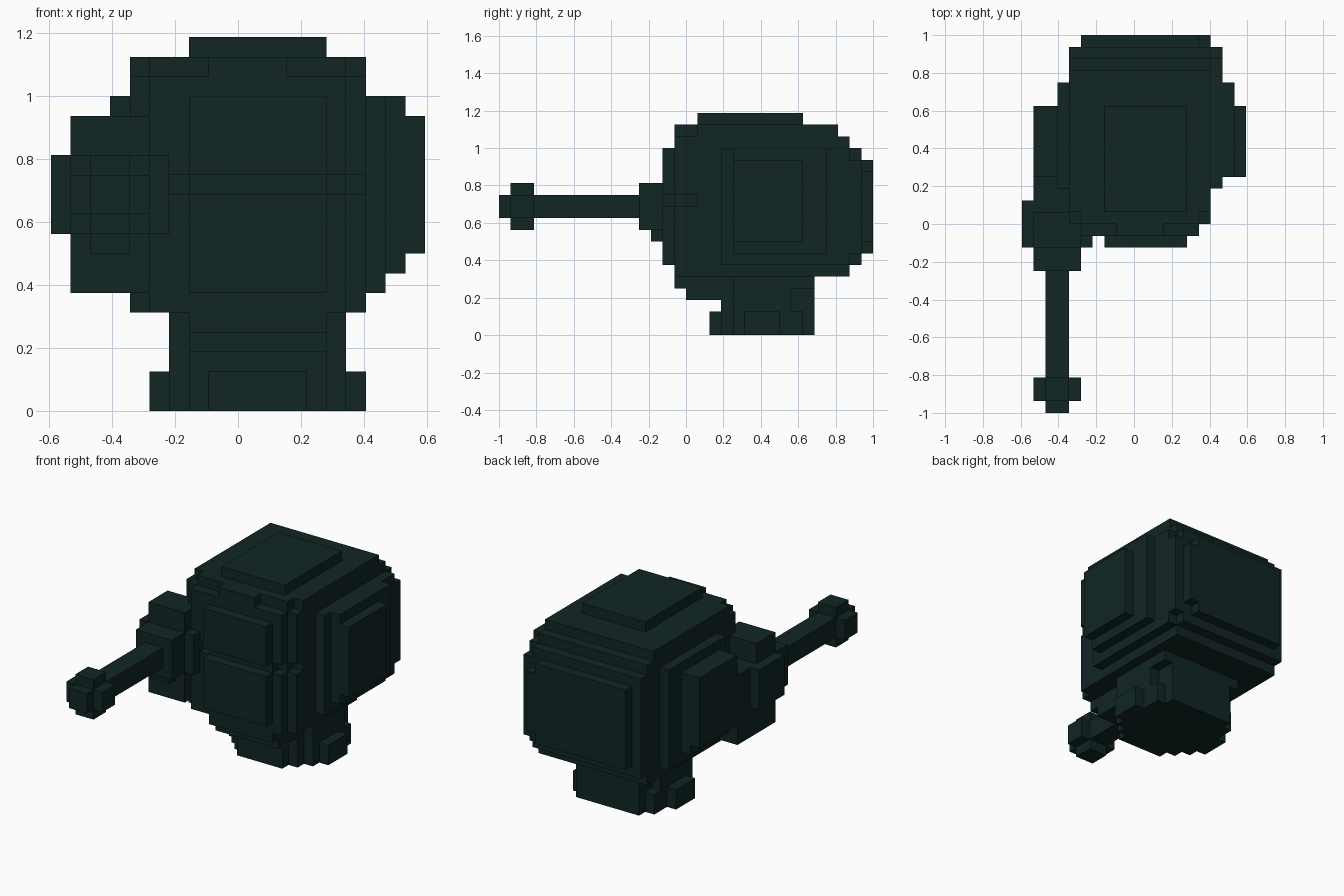
import bpy, bmesh
from mathutils import Vector

if "Cube" in bpy.data.objects:
    bpy.data.objects.remove(bpy.data.objects["Cube"])

U = 0.0625                                  # size of one block
ORIGIN = Vector((-9.5 * U, -1.0, 0.0))      # corner of the block grid

mat = bpy.data.materials.new("dark_teal")
mat.diffuse_color = (0.0055, 0.0190, 0.0185, 1.0)
mat.use_nodes = True
mat.node_tree.nodes["Principled BSDF"].inputs["Base Color"].default_value = mat.diffuse_color

# Quad corners for each of the six block directions
SIDES = {
    (1, 0, 0): ((1, 0, 0), (1, 1, 0), (1, 1, 1), (1, 0, 1)),
    (-1, 0, 0): ((0, 0, 0), (0, 0, 1), (0, 1, 1), (0, 1, 0)),
    (0, 1, 0): ((0, 1, 0), (0, 1, 1), (1, 1, 1), (1, 1, 0)),
    (0, -1, 0): ((0, 0, 0), (1, 0, 0), (1, 0, 1), (0, 0, 1)),
    (0, 0, 1): ((0, 0, 1), (1, 0, 1), (1, 1, 1), (0, 1, 1)),
    (0, 0, -1): ((0, 0, 0), (0, 1, 0), (1, 1, 0), (1, 0, 0)),
}


def block(x0, x1, y0, y1, z0, z1):
    """Set of grid cells filling a box."""
    return {(x, y, z) for x in range(x0, x1) for y in range(y0, y1)
            for z in range(z0, z1)}


def build(name, cells):
    """Skin a set of cells with flat outer faces."""
    bm = bmesh.new()
    verts = {}
    for c in sorted(cells):
        for d, quad in SIDES.items():
            if tuple(a + b for a, b in zip(c, d)) in cells:
                continue
            face = []
            for q in quad:
                p = tuple(a + b for a, b in zip(c, q))
                if p not in verts:
                    verts[p] = bm.verts.new(ORIGIN + Vector(p) * U)
                face.append(verts[p])
            bm.faces.new(face)
    me = bpy.data.meshes.new(name)
    bm.to_mesh(me)
    bm.free()
    me.materials.append(mat)
    ob = bpy.data.objects.new(name, me)
    bpy.context.collection.objects.link(ob)
    return ob


# Rounded body: width and depth limits per level, and width limits per row
levels = {5: (4, 16, 15, 30), 6: (3, 17, 14, 31), 7: (2, 18, 14, 32),
          15: (3, 18, 14, 31), 16: (4, 16, 15, 30), 17: (4, 16, 15, 29),
          18: (7, 14, 17, 26)}
levels.update({k: (1, 19, 14, 32) for k in range(8, 15)})


def row_width(y):
    for end, lo, hi in ((14, 7, 14), (15, 5, 15), (18, 4, 16), (19, 3, 17),
                        (25, 1, 19), (27, 3, 18), (30, 4, 17), (31, 5, 16)):
        if y <= end:
            return lo, hi


def rounded(x, y, z):
    """Trim the outermost corners."""
    dx, dy, dz = (x - 9.5) / 9, (y - 22.5) / 9, (z - 10.5) / 8
    return abs(dx) ** 3 + abs(dy) ** 3 + abs(dz) ** 3 <= 1.13


body = set()
for z, (x0, x1, y0, y1) in levels.items():
    for x, y, _ in block(x0, x1, y0, y1, z, z + 1):
        # thin groove around the front
        row = y - 1 if z == 11 and y < 17 else y
        if row < 14:
            continue
        lo, hi = row_width(row)
        if lo <= x < hi and rounded(x, y, z):
            body.add((x, y, z))
# stepped underside
body |= block(7, 14, 15, 26, 4, 5) | block(7, 14, 16, 26, 3, 4)
build("body", body)

# Neck and foot with a bump on each side
build("neck", block(6, 15, 20, 25, 2, 5) | block(7, 14, 19, 27, 2, 5)
      | block(6, 15, 25, 27, 4, 5))
build("foot", block(6, 15, 20, 26, 0, 2) | block(7, 14, 19, 27, 0, 2)
      | block(8, 13, 18, 19, 0, 2) | block(5, 16, 21, 24, 0, 2))

# Side mount holding the barrel
build("barrel_mount", block(1, 5, 14, 20, 6, 13) | block(1, 5, 14, 17, 13, 15)
      | block(0, 6, 14, 18, 9, 13) | block(1, 6, 15, 20, 6, 13)
      | block(1, 5, 12, 14, 9, 13) | block(2, 4, 13, 14, 8, 9))

# Long barrel with a cross-shaped tip
build("barrel", block(2, 4, 0, 12, 10, 12))
build("barrel_tip", block(1, 5, 1, 3, 10, 12) | block(2, 4, 1, 3, 9, 13))
